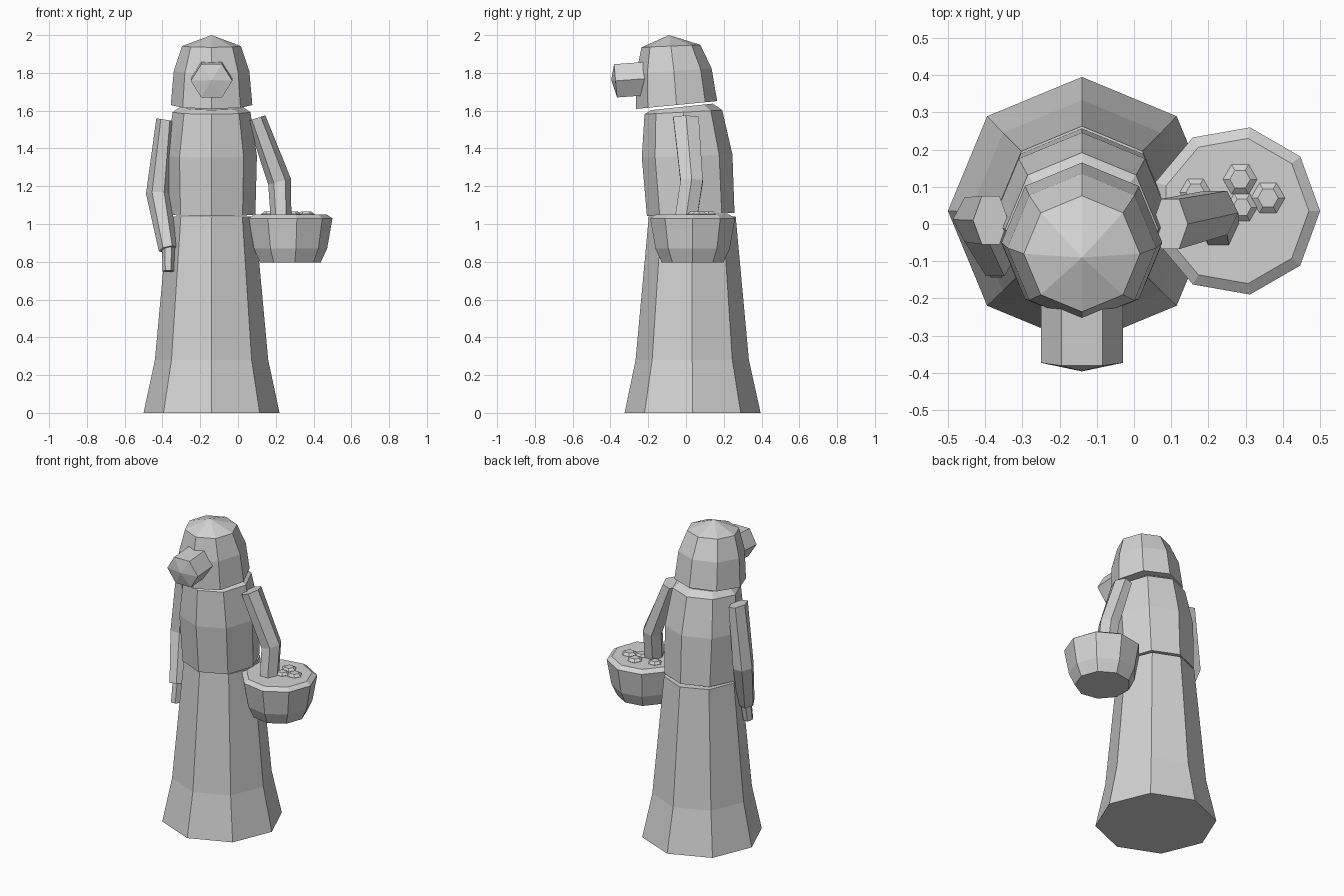
import bpy, bmesh, math
from mathutils import Vector, Euler

if "Cube" in bpy.data.objects:
    bpy.data.objects.remove(bpy.data.objects["Cube"])

grey = bpy.data.materials.new("plain_grey")
grey.diffuse_color = (0.65, 0.65, 0.65, 1)
grey.use_nodes = True
grey.node_tree.nodes["Principled BSDF"].inputs["Base Color"].default_value = grey.diffuse_color


def loft(name, sides, rings, phase=0):
    """Skin rings of (centre, rx, ry, tilt_x, tilt_y); radius 0 makes a tip."""
    bm = bmesh.new()
    loops = []
    for c, rx, ry, tx, ty in rings:
        rot = Euler((math.radians(tx), math.radians(ty), 0))
        loop = []
        for i in range(sides):
            a = math.tau * i / sides + math.radians(phase)
            p = Vector((rx * math.cos(a), ry * math.sin(a), 0))
            p.rotate(rot)
            loop.append(bm.verts.new(p + Vector(c)))
        loops.append(loop)
    for a, b in zip(loops, loops[1:]):
        for i in range(sides):
            j = (i + 1) % sides
            bm.faces.new((a[i], a[j], b[j], b[i]))
    for end, ring in ((loops[0], rings[0]), (loops[-1], rings[-1])):
        if ring[1] > 0:
            bm.faces.new(end)
    bmesh.ops.remove_doubles(bm, verts=bm.verts, dist=1e-5)
    bmesh.ops.recalc_face_normals(bm, faces=bm.faces)
    me = bpy.data.meshes.new(name)
    bm.to_mesh(me)
    bm.free()
    me.materials.append(grey)
    ob = bpy.data.objects.new(name, me)
    bpy.context.collection.objects.link(ob)
    return ob


def column(name, sides, x, rows):
    """Round stack of (y, z, radius, tilt_x) about a fixed x."""
    return loft(name, sides, [((x, y, z), r, r, t, 0) for y, z, r, t in rows])


BX = -0.14  # body centre line

# robe skirt, torso and hooded head
column("skirt", 8, BX, [(.035, 0, .36, 0), (.033, .28, .30, 0), (.033, 1.04, .23, 0)])
column("torso", 8, BX, [(.025, 1.05, .232, 2), (.006, 1.36, .24, 2),
                        (-.014, 1.592, .206, 3), (-.022, 1.62, .165, 6)])
column("hood", 8, BX, [(-.05, 1.63, .216, 5.5), (-.064, 1.81, .2, 4),
                       (-.08, 1.942, .156, 2.5), (-.09, 2.0, 0, 0)])

# six-sided snout with a shallow pointed front
loft("snout", 6, [((BX, -.18, 1.772), .11, .102, 95, 0),
                  ((BX, -.373, 1.758), .11, .102, 95, 0),
                  ((BX, -.396, 1.762), 0, 0, 95, 0)])

# arm hanging at the side, with its hand
loft("hanging_arm", 6, [((-.385, .01, 1.552), .048, .075, 0, 9),
                        ((-.423, .012, 1.16), .064, .07, -8, 0),
                        ((-.37, -.095, .866), .05, .055, -18, -12)])
loft("hanging_hand", 6, [((-.368, -.095, .87), .034, .036, -12, -8),
                         ((-.37, -.115, .75), .03, .033, -8, 0)])

# bent arm reaching into the basket
loft("carrying_arm", 6, [((.097, 0, 1.56), .05, .078, 0, -18),
                         ((.22, .03, 1.225), .062, .068, 0, -14),
                         ((.229, -.005, 1.0), .054, .068, 0, 0)])

# nine-sided basket with a chamfered rim
column("basket", 9, .272, [(.035, .795, .165, 0), (.035, .87, .2, 0),
                           (.035, 1.03, .228, 0), (.035, 1.05, .198, 0)])

# small lumps heaped in the basket
for k, (x, y, r) in enumerate([(.285, .12, .046), (.36, .07, .046),
                               (.165, .085, .042), (.29, .045, .042)]):
    column("basket_lump_%d" % (k + 1), 6, x,
           [(y, 1.02, r, 0), (y, 1.052, r, 0), (y, 1.066, r * .6, 0)])
